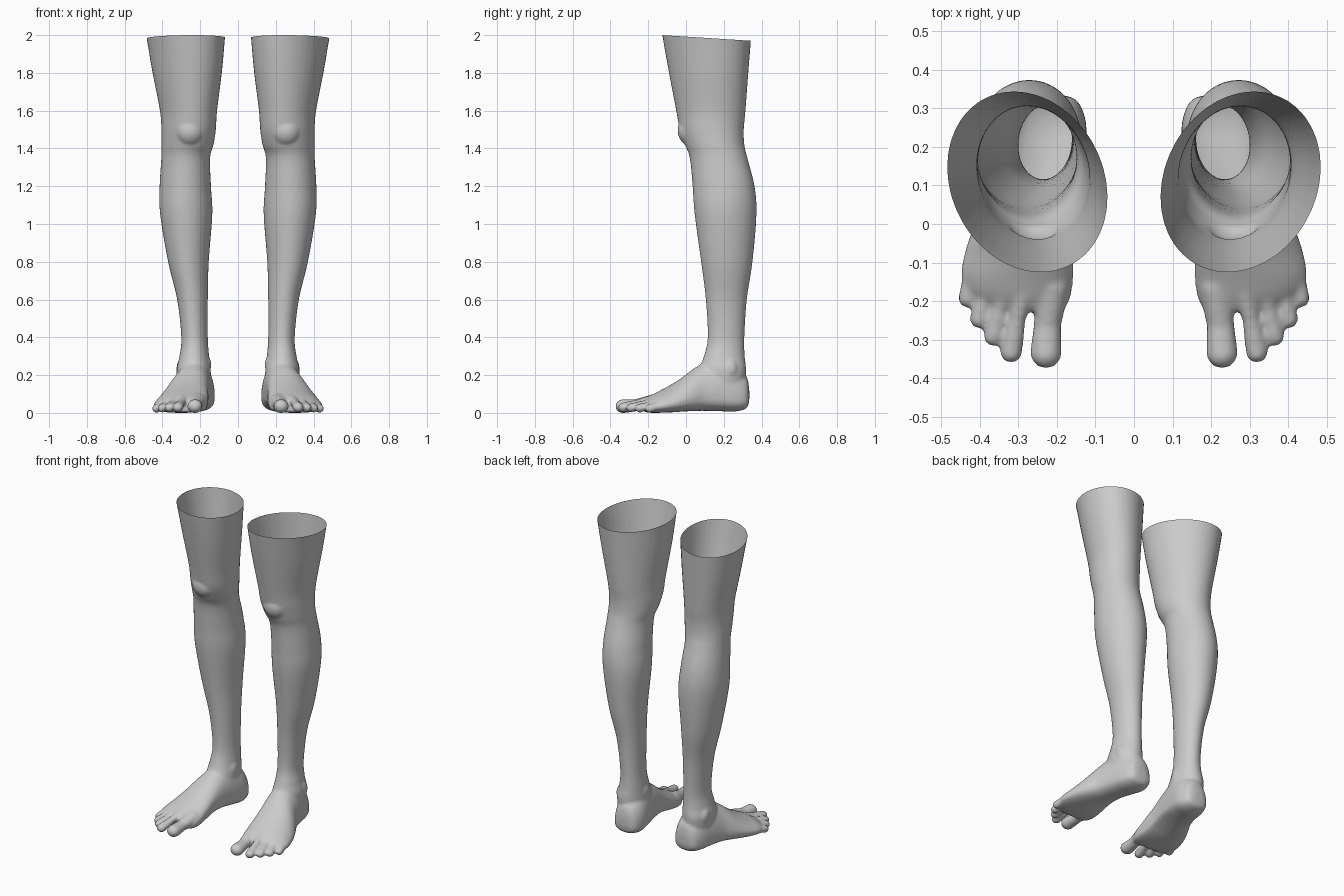
import bpy, bmesh, math
from mathutils import Vector, Matrix

if "Cube" in bpy.data.objects:
    bpy.data.objects.remove(bpy.data.objects["Cube"])

SIDES, STEPS = 40, 5


def smooth_rows(rows):
    """Catmull-Rom interpolation between section rows."""
    out = []
    for i in range(len(rows) - 1):
        p = [rows[max(i - 1, 0)], rows[i], rows[i + 1], rows[min(i + 2, len(rows) - 1)]]
        for s in range(STEPS):
            t = s / STEPS
            out.append([0.5 * (2 * b + (c - a) * t + (2 * a - 5 * b + 4 * c - d) * t * t
                               + (3 * b - a - 3 * c + d) * t ** 3) for a, b, c, d in zip(*p)])
    return out + [rows[-1]]


def loft(bm, rows, section):
    """Closed skin through the sections."""
    rings = [[bm.verts.new(section(r, 2 * math.pi * i / SIDES)) for i in range(SIDES)]
             for r in smooth_rows(rows)]
    for a, b in zip(rings, rings[1:]):
        for i in range(SIDES):
            j = (i + 1) % SIDES
            bm.faces.new((a[i], a[j], b[j], b[i]))
    bm.faces.new(rings[0])
    bm.faces.new(rings[-1])


def ball(bm, c, r):
    m = Matrix.Translation(c) @ Matrix.Diagonal((*r, 1))
    bmesh.ops.create_uvsphere(bm, u_segments=20, v_segments=12, radius=1, matrix=m)


def chain(bm, pts):
    """Run of balls through (x, y, z, radius) points."""
    for a, b in zip(pts, pts[1:]):
        for i in range(9):
            x, y, z, r = Vector(a).lerp(Vector(b), i / 8)
            ball(bm, (x, y, z), (r, r, r * 0.88))


def leg_section(r, a):
    z, x0, x1, yf, yb, skew = r
    s, c = math.sin(a), math.cos(a)
    return ((x0 + x1) / 2 + (x1 - x0) / 2 * c + skew * s, (yf + yb) / 2 + (yb - yf) / 2 * s, z)


def foot_section(r, a):
    y, x0, x1, zb, zt, skew, arch = r
    s, c = math.sin(a), math.cos(a)
    zm = zb + (zt - zb) * 0.33
    if s > 0:
        z = zm + (zt - zm) * s
    else:
        z = zm - (zm - zb) * abs(s) ** 0.6 + arch * max(0, -c) * abs(s)
    return ((x0 + x1) / 2 + (x1 - x0) / 2 * c - skew * max(s, 0), y, z)


# z, inner x, outer x, front y, back y, skew
leg_rows = [
    (2.06, .065, .495, -.135, .35, .035), (1.95, .075, .475, -.117, .342, .035),
    (1.80, .088, .45, -.09, .33, .03), (1.60, .112, .412, -.052, .315, .02),
    (1.50, .118, .405, -.033, .306, .015), (1.42, .13, .405, -.006, .309, .01),
    (1.35, .148, .406, .02, .325, .005), (1.20, .143, .415, .035, .363, 0),
    (1.05, .136, .412, .046, .373, -.005), (.80, .155, .37, .08, .352, -.005),
    (.60, .16, .322, .105, .322, -.005), (.40, .16, .30, .115, .309, -.005),
    (.30, .153, .31, .095, .311, -.005), (.23, .145, .325, .07, .318, 0),
    (.14, .14, .32, .07, .31, 0)]

# y, inner x, outer x, bottom z, top z, skew, arch
foot_rows = [
    (.335, .19, .25, .07, .13, 0, 0), (.325, .155, .28, .035, .185, 0, 0),
    (.30, .135, .30, .02, .22, 0, 0), (.25, .123, .318, .012, .26, 0, 0),
    (.18, .13, .335, .014, .285, .005, .01), (.10, .143, .358, .016, .268, .015, .025),
    (.04, .155, .39, .015, .235, .03, .03), (-.02, .164, .42, .012, .19, .045, .025),
    (-.08, .165, .44, .008, .152, .05, .01), (-.14, .163, .448, .006, .12, .04, 0),
    (-.19, .168, .425, .006, .095, .03, 0), (-.225, .185, .37, .012, .072, .02, 0)]

# Toes: knuckle, neck, tip
toes = [
    [(.212, -.16, .066, .045), (.224, -.26, .046, .036), (.228, -.333, .04, .041)],
    [(.272, -.12, .098, .025), (.303, -.25, .056, .023), (.318, -.331, .034, .029)],
    [(.312, -.10, .098, .023), (.347, -.22, .052, .022), (.363, -.29, .032, .027)],
    [(.350, -.08, .088, .022), (.383, -.18, .048, .021), (.400, -.245, .03, .026)],
    [(.395, -.06, .065, .024), (.422, -.14, .042, .022), (.431, -.192, .028, .025)]]

bm = bmesh.new()
loft(bm, leg_rows, leg_section)
loft(bm, foot_rows, foot_section)
for t in toes:
    chain(bm, t)
# Kneecap and ankle bones
ball(bm, (.255, .03, 1.495), (.08, .075, .085))
ball(bm, (.168, .19, .255), (.026, .045, .05))
ball(bm, (.300, .23, .235), (.026, .042, .05))
bmesh.ops.recalc_face_normals(bm, faces=bm.faces)
mesh = bpy.data.meshes.new("left_leg")
bm.to_mesh(mesh)
bm.free()
leg = bpy.data.objects.new("left_leg", mesh)
bpy.context.collection.objects.link(leg)

# Fuse the parts into one skin
rm = leg.modifiers.new("fuse", 'REMESH')
rm.mode, rm.voxel_size = 'VOXEL', 0.008
sm = leg.modifiers.new("soften", 'SMOOTH')
sm.factor, sm.iterations = 0.5, 5
skin = bpy.data.meshes.new_from_object(leg.evaluated_get(bpy.context.evaluated_depsgraph_get()))
leg.modifiers.clear()

# Cut the thigh open along a slanted plane
bm = bmesh.new()
bm.from_mesh(skin)
bmesh.ops.bisect_plane(bm, geom=bm.verts[:] + bm.edges[:] + bm.faces[:],
                       plane_co=(0, -.125, 2), plane_no=(0, .064, 1), clear_outer=True)
low = min(v.co.z for v in bm.verts)
for v in bm.verts:
    v.co.z -= low * max(0, 1 - v.co.z / 0.3)
bm.to_mesh(skin)
bm.free()
skin.shade_smooth()
leg.data = skin

# Mirrored leg
other = skin.copy()
other.transform(Matrix.Diagonal((-1, 1, 1, 1)))
other.flip_normals()
bpy.context.collection.objects.link(bpy.data.objects.new("right_leg", other))
